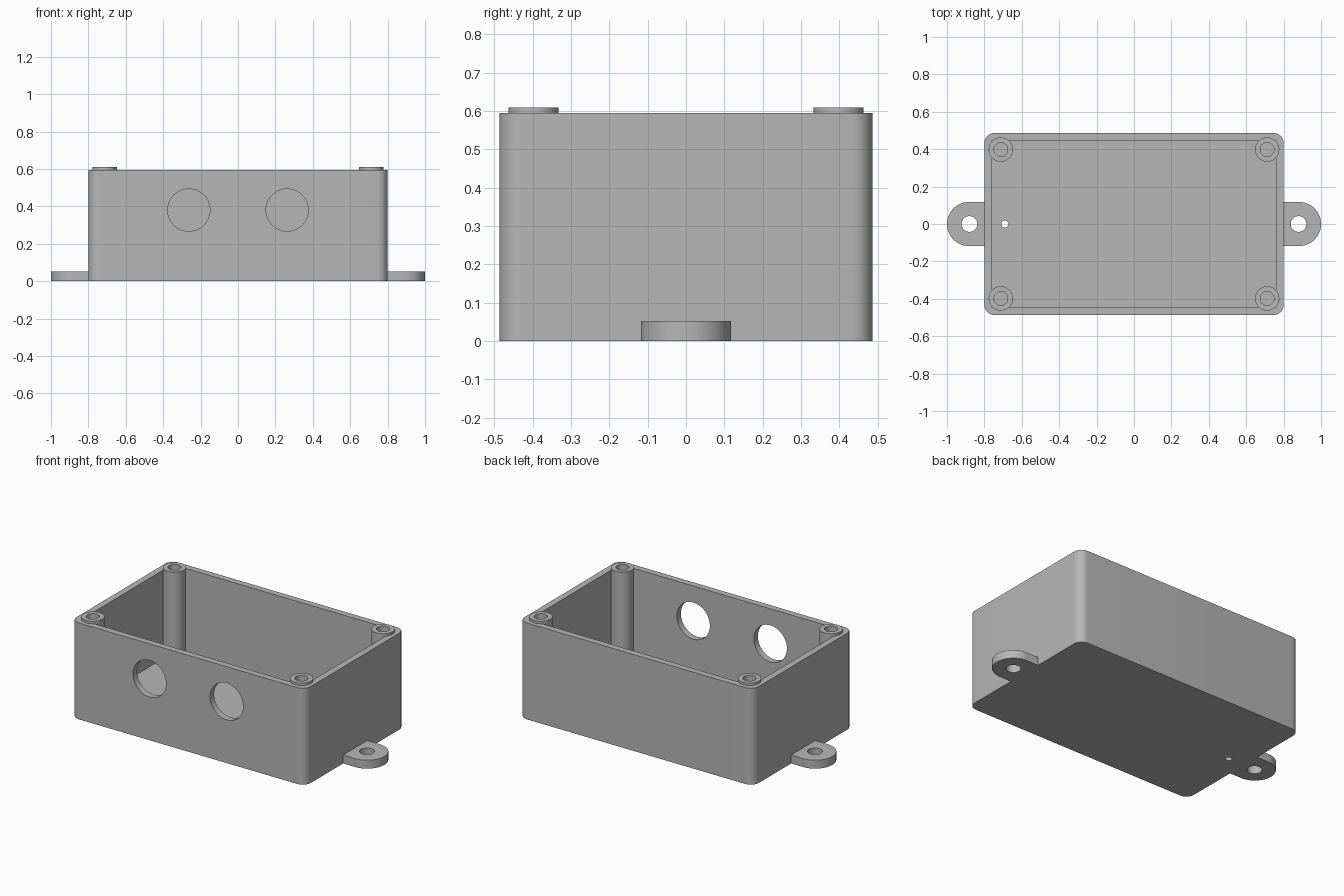
import bpy
import bmesh
from math import pi, cos, sin
from mathutils import Matrix

cube = bpy.data.objects.get("Cube")
if cube:
    bpy.data.objects.remove(cube, do_unlink=True)

# Main dimensions
HALF_X, HALF_Y, HEIGHT = 0.8, 0.487, 0.595
WALL, FLOOR, CORNER = 0.04, 0.05, 0.055
POST_X, POST_Y, POST_R, POST_TOP = 0.712, 0.398, 0.065, 0.61
TAB_X, TAB_R, TAB_TOP = 0.882, 0.118, 0.052

grey = bpy.data.materials.new("plain_grey")
grey.use_nodes = True
grey.diffuse_color = (0.47, 0.47, 0.47, 1)
grey.node_tree.nodes["Principled BSDF"].inputs["Base Color"].default_value = grey.diffuse_color


def arc(cx, cy, r, start, end, steps):
    angles = [start + (end - start) * i / steps for i in range(steps + 1)]
    return [(cx + r * cos(a), cy + r * sin(a)) for a in angles]


def prism(name, outline, z0, z1):
    """Extrude a counter-clockwise outline from z0 to z1."""
    bm = bmesh.new()
    base = bm.faces.new([bm.verts.new((x, y, z0)) for x, y in outline])
    top = bmesh.ops.extrude_face_region(bm, geom=[base])["geom"]
    verts = [v for v in top if isinstance(v, bmesh.types.BMVert)]
    bmesh.ops.translate(bm, verts=verts, vec=(0, 0, z1 - z0))
    bmesh.ops.recalc_face_normals(bm, faces=bm.faces[:])
    mesh = bpy.data.meshes.new(name)
    bm.to_mesh(mesh)
    bm.free()
    mesh.materials.append(grey)
    obj = bpy.data.objects.new(name, mesh)
    bpy.context.collection.objects.link(obj)
    return obj


def cylinder(name, x, y, r, z0, z1, steps=48):
    return prism(name, arc(x, y, r, 0, 2 * pi, steps)[:-1], z0, z1)


def select(obj):
    bpy.ops.object.select_all(action='DESELECT')
    obj.select_set(True)
    bpy.context.view_layer.objects.active = obj


def cut(obj, cutter):
    """Subtract a cutter, then discard it."""
    select(obj)
    mod = obj.modifiers.new("cut", 'BOOLEAN')
    mod.operation = 'DIFFERENCE'
    mod.solver = 'EXACT'
    mod.object = cutter
    bpy.ops.object.modifier_apply(modifier=mod.name)
    bpy.data.objects.remove(cutter, do_unlink=True)


def smooth(obj):
    select(obj)
    bpy.ops.object.shade_smooth_by_angle(angle=pi / 6)


# Box body with rounded vertical edges and a square-cornered cavity
outline = []
for i, (sx, sy) in enumerate([(1, 1), (-1, 1), (-1, -1), (1, -1)]):
    outline += arc(sx * (HALF_X - CORNER), sy * (HALF_Y - CORNER), CORNER,
                   i * pi / 2, (i + 1) * pi / 2, 10)
body = prism("box_body", outline, 0, HEIGHT)
ix, iy = HALF_X - WALL, HALF_Y - WALL
cut(body, prism("cavity", [(-ix, -iy), (ix, -iy), (ix, iy), (-ix, iy)], FLOOR, 1))

# Two round cable openings in the front wall
for x in (-0.263, 0.263):
    opening = cylinder("opening", 0, 0, 0.113, -0.1, 0.1, 64)
    opening.data.transform(Matrix.Translation((x, -HALF_Y, 0.38)) @ Matrix.Rotation(pi / 2, 4, 'X'))
    cut(body, opening)

# Small drain hole in the floor
cut(body, cylinder("drain", -0.69, 0, 0.019, -0.1, 0.2, 32))
smooth(body)

# Corner screw posts with blind holes
for sx, side in ((-1, "right"), (1, "left")):
    for sy, end in ((-1, "front"), (1, "back")):
        x, y = sx * POST_X, sy * POST_Y
        post = cylinder(f"screw_post_{end}_{side}", x, y, POST_R, FLOOR - 0.01, POST_TOP)
        cut(post, cylinder("bore", x, y, 0.037, FLOOR + 0.02, 1))
        smooth(post)

# Mounting tabs at both ends, each with a through hole
for sx, side in ((-1, "right"), (1, "left")):
    shape = [(HALF_X, -TAB_R)] + arc(TAB_X, 0, TAB_R, -pi / 2, pi / 2, 32) + [(HALF_X, TAB_R)]
    tab = prism(f"mounting_tab_{side}", [(sx * x, sx * y) for x, y in shape], 0, TAB_TOP)
    cut(tab, cylinder("tab_hole", sx * 0.88, 0, 0.042, -0.1, 0.2))
    smooth(tab)
